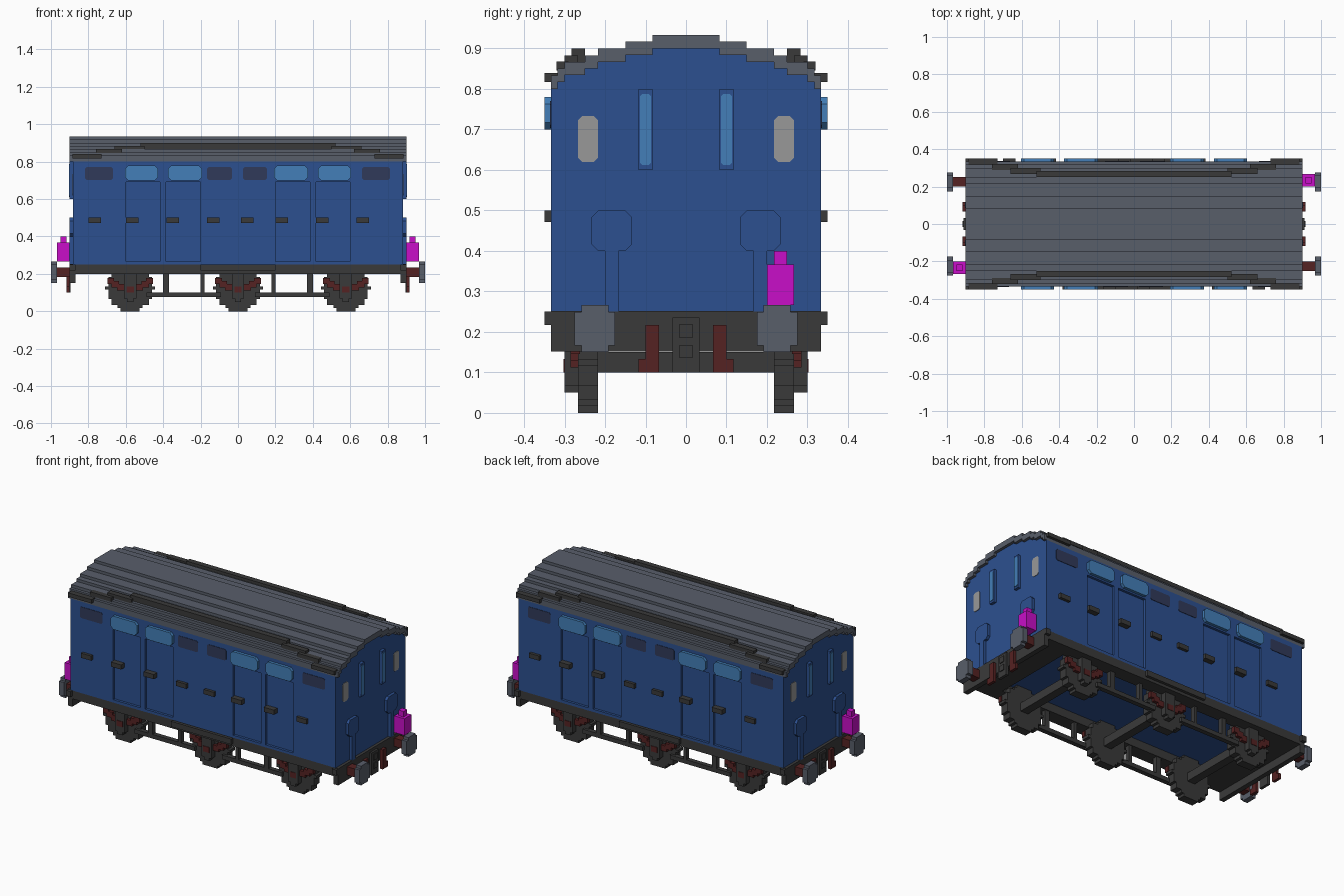
import bpy, bmesh, math

if "Cube" in bpy.data.objects:
    bpy.data.objects.remove(bpy.data.objects["Cube"])

V = 1 / 60  # step size of the blocky style


def material(name, hex_code):
    rgb = [int(hex_code[i:i + 2], 16) / 255 for i in (0, 2, 4)]
    lin = [c / 12.92 if c < 0.04045 else ((c + 0.055) / 1.055) ** 2.4 for c in rgb]
    m = bpy.data.materials.new(name)
    m.use_nodes = True
    m.diffuse_color = (*lin, 1)
    m.node_tree.nodes["Principled BSDF"].inputs["Base Color"].default_value = (*lin, 1)
    return m


BLUE = material("body blue", "2C5090")
GLASS = material("light blue glass", "437FB8")
NAVY = material("dark window", "303A5A")
ROOF = material("roof grey", "585E6A")
DARK = material("underframe black", "3A3A3A")
BROWN = material("rust brown", "552222")
LAMP = material("lamp magenta", "C80FC8")
PALE = material("pale grey", "999999")

ONE = [(1, 1)]
TURN = [(1, 1), (-1, -1)]                      # half-turn symmetry
QUAD = [(1, 1), (-1, 1), (1, -1), (-1, -1)]    # all four corners
SIDES = [(1, 1), (1, -1)]


def box(x0, x1, y0, y1, z0, z1):
    return ("y", [(x0, z0), (x1, z0), (x1, z1), (x0, z1)], y0, y1)


def part(name, mat, prisms, copies=ONE):
    """Extrude each outline along its axis, once per sign pair in copies."""
    bm = bmesh.new()
    for sx, sy in copies:
        for axis, pts, a, b in prisms:
            def place(p, d):
                x, y = (d, p[0]) if axis == "x" else (p[0], d)
                return bm.verts.new((x * sx, y * sy, p[1]))
            lo = [place(p, a) for p in pts]
            hi = [place(p, b) for p in pts]
            bm.faces.new(lo)
            bm.faces.new(hi[::-1])
            for i in range(len(pts)):
                j = (i + 1) % len(pts)
                bm.faces.new((lo[j], lo[i], hi[i], hi[j]))
    bmesh.ops.recalc_face_normals(bm, faces=bm.faces)
    mesh = bpy.data.meshes.new(name)
    bm.to_mesh(mesh)
    bm.free()
    mesh.materials.append(mat)
    ob = bpy.data.objects.new(name, mesh)
    bpy.context.collection.objects.link(ob)
    return ob


def arch(dz):
    """Stepped roof line from +y to -y."""
    steps = [(.083, .933), (.15, .917), (.217, .9), (.25, .883),
             (.3, .867), (.317, .85), (.333, .833)]
    right = []
    for i in range(len(steps) - 1, -1, -1):
        y, z = steps[i]
        right.append((y, z + dz))
        if i:
            right.append((steps[i - 1][0], z + dz))
    return right + [(-y, z) for y, z in reversed(right)]


def disc(cx, cz, r, rows):
    """Stepped round outline."""
    h = 2 * r / rows
    right = []
    for i in range(rows):
        z0 = -r + i * h
        w = max(1, round(math.sqrt(r * r - (z0 + h / 2) ** 2) / V)) * V
        for p in ((w, z0), (w, z0 + h)):
            if not right or p != right[-1]:
                right.append(p)
    pts = right + [(-x, z) for x, z in reversed(right)]
    return [(cx + x, cz + z) for x, z in pts]


def chamfered(x0, x1, z0, z1, c):
    return [(x0 + c, z0), (x1 - c, z0), (x1, z0 + c), (x1, z1 - c),
            (x1 - c, z1), (x0 + c, z1), (x0, z1 - c), (x0, z0 + c)]


# Body shell with recessed doors
body = part("body", BLUE, [("x", [(-.333, .25)] + arch(-.033)[::-1] + [(.333, .25)], -.883, .883)])
doors = [(-.6, -.417), (-.385, -.2), (.2, .385), (.417, .6)]
cutter = part("door_cutter", BLUE, [box(a, b, -.4, -.318, .267, .69) for a, b in doors], TURN)
cutter.hide_render = True
mod = body.modifiers.new("door recesses", "BOOLEAN")
mod.operation, mod.solver, mod.object = "DIFFERENCE", "EXACT", cutter
bpy.context.view_layer.objects.active = body
bpy.ops.object.modifier_apply(modifier=mod.name)
bpy.data.objects.remove(cutter)

# Roof and its stepped rain strips
part("roof", ROOF, [("x", arch(0) + arch(-.033)[::-1], -.9, .9)])
part("rain_strip_middle", DARK, [box(-.52, .52, -.283, -.25, .867, .9)], SIDES)
part("rain_strip_ends", DARK, [
    box(.5, .66, -.3, -.267, .86, .883),
    box(.62, .76, -.32, -.29, .845, .868),
    box(.73, .885, -.35, -.31, .817, .84)], QUAD)

# Side windows and door handles
lights = [(-.604, -.428), (-.374, -.193), (.193, .374), (.428, .604)]
part("door_windows", GLASS,
     [("y", chamfered(a, b, .7, .78, V), -.35, -.325) for a, b in lights], TURN)
darks = [(-.818, -.668), (-.166, -.032), (.027, .155), (.663, .813)]
part("side_windows", NAVY,
     [("y", chamfered(a, b, .703, .77, .008), -.3355, -.33) for a, b in darks], TURN)
handles = [-.8, -.6, -.383, -.167, .017, .2, .417, .633]
part("door_handles", DARK,
     [box(a, a + .067, -.35, -.31, .472, .5) for a in handles], TURN)

# End windows, raised end panels
part("end_window_frames", BLUE, [box(.875, .9, .083, .117, .6, .8)], QUAD)
part("end_window_glass", GLASS,
     [("x", chamfered(.086, .114, .612, .788, .006), .89, .903)], QUAD)
part("end_pale_windows", PALE,
     [("x", chamfered(.217, .267, .62, .733, .01), .88, .886)], QUAD)
part("end_panels", BLUE, [
    ("x", chamfered(.133, .233, .4, .5, V), .875, .9),
    box(.875, .9, .167, .2, .25, .41)], QUAD)

# Tail lamps on opposite corners
part("lamps", LAMP, [box(.9, .967, .2, .267, .267, .367),
                     box(.917, .95, .217, .25, .367, .4)], TURN)

# Underframe
part("sole_bars", DARK, [box(-.885, .885, -.333, -.25, .2, .252),
                         box(-.2, .2, -.35, -.333, .217, .25)], SIDES)
part("end_floors", DARK, [box(.7, .885, -.26, .26, .2, .251)], [(1, 1), (-1, 1)])
part("headstocks", DARK, [box(.87, .9, -.333, .333, .152, .252),
                          box(.87, .9, -.35, .35, .217, .25)], [(1, 1), (-1, 1)])

# Buffers, coupling and end brackets
part("buffer_shanks", BROWN, [box(.9, .97, .2, .25, .183, .233)], QUAD)
part("buffer_heads", ROOF, [("x", disc(.225, .208, .058, 7), .967, 1)], QUAD)
part("end_brackets", BROWN, [box(.9, .917, .067, .1, .117, .217),
                             box(.9, .917, .067, .117, .1, .133)], QUAD)
part("couplings", DARK, [
    box(.895, .912, -.033, .033, .1, .235),
    box(.912, .917, -.016, .016, .185, .22),
    box(.912, .917, -.016, .016, .135, .168)], [(1, 1), (-1, 1)])

# Wheels, axles, axle boxes and springs
axles = [("left", .577), ("middle", 0), ("right", -.577)]
for label, cx in axles:
    part(label + "_wheels", DARK,
         [("y", disc(cx, .125, .125, 15), -.267, -.217)], SIDES)
    part(label + "_axle", DARK, [box(cx - .025, cx + .025, -.22, .22, .1, .15)])
    part(label + "_axle_boxes", DARK, [
        box(cx - .033, cx + .033, -.3, -.26, .067, .2),
        box(cx - .017, cx + .017, -.3, -.26, .05, .067)], SIDES)
    springs = []
    for s in (-1, 1):
        for a, b, z in ((.085, .122, .145), (.06, .1, .128), (.025, .07, .112)):
            xs = sorted((cx + s * a, cx + s * b))
            springs.append(box(*xs, -.285, -.262, z, z + .034))
    springs.append(box(cx - .02, cx + .02, -.303, -.28, .1, .133))
    part(label + "_springs", BROWN, springs, SIDES)

# Open trusses between the wheels
part("trusses", DARK, [
    box(.09, .49, -.283, -.255, .075, .1),
    box(.18, .2, -.283, -.255, .09, .21),
    box(.37, .4, -.283, -.255, .09, .21)], QUAD)
